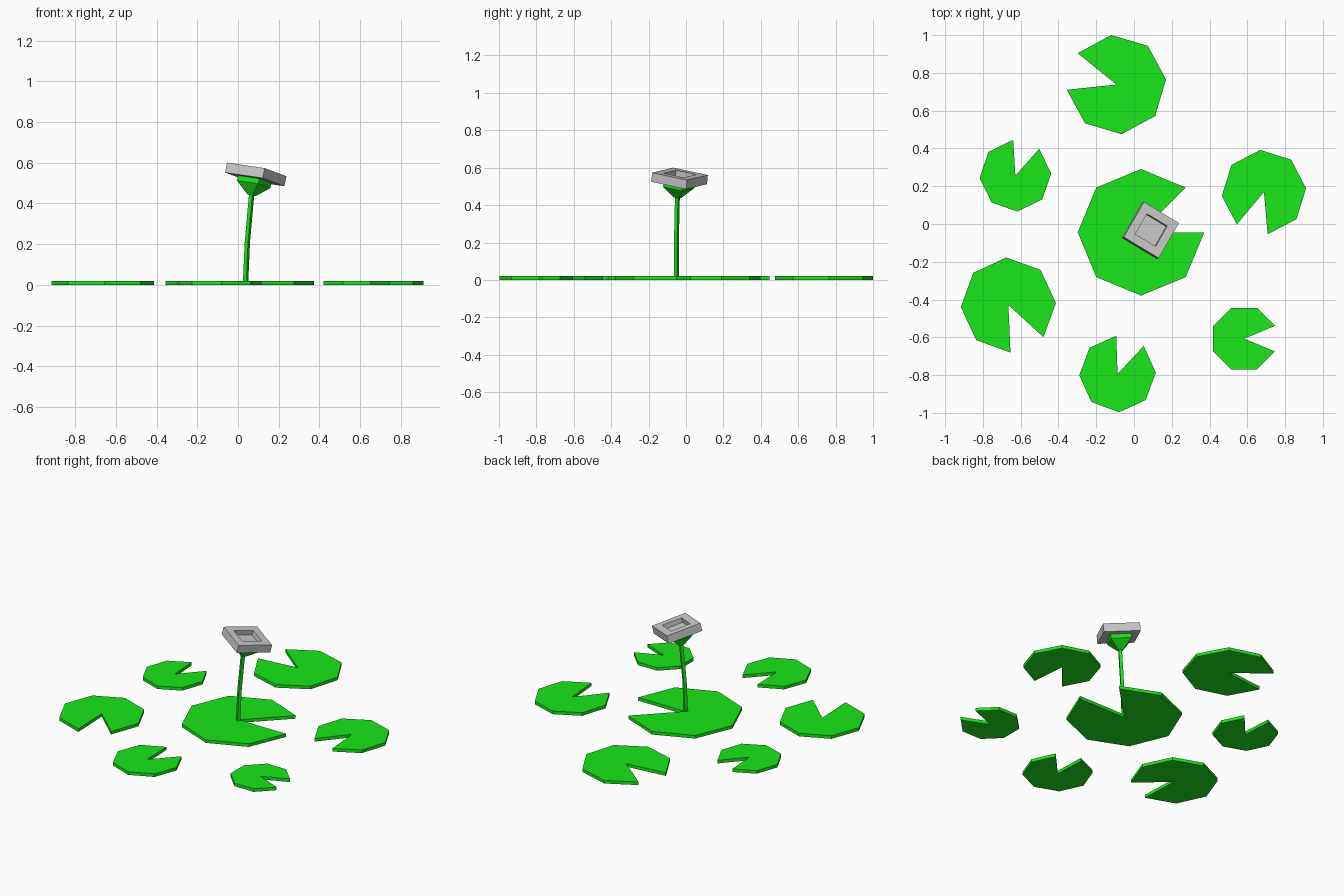
import bpy
import math
from mathutils import Vector

if "Cube" in bpy.data.objects:
    bpy.data.objects.remove(bpy.data.objects["Cube"])

green = bpy.data.materials.new("leaf_green")
green.diffuse_color = (0.01, 0.8, 0.01, 1)
green.use_nodes = True
green.node_tree.nodes["Principled BSDF"].inputs["Base Color"].default_value = green.diffuse_color


def make_object(name, verts, faces, mat=None):
    mesh = bpy.data.meshes.new(name)
    mesh.from_pydata(verts, [], faces)
    if mat:
        mesh.materials.append(mat)
    obj = bpy.data.objects.new(name, mesh)
    bpy.context.collection.objects.link(obj)
    return obj


def skin(name, rings, mat=None):
    """Join equal-length rings (bottom to top) with quads and cap both ends."""
    n = len(rings[0])
    verts = [p for ring in rings for p in ring]
    faces = [list(range(n))[::-1], list(range(len(verts) - n, len(verts)))]
    for r in range(len(rings) - 1):
        for i in range(n):
            j = (i + 1) % n
            faces.append((r * n + i, r * n + j, (r + 1) * n + j, (r + 1) * n + i))
    return make_object(name, verts, faces, mat)


def square(centre, u, v, half):
    c = Vector(centre)
    return [c + half * (a * u + b * v) for a, b in ((-1, -1), (1, -1), (1, 1), (-1, 1))]


# Lily pads: octagons with one wedge cut to the centre (x, y, radius, wedge start)
PAD_H = 0.02
pads = {
    "main_pad": (0.037, -0.044, 0.335, 0),
    "back_pad": (-0.093, 0.738, 0.264, 141),
    "back_left_pad": (-0.628, 0.256, 0.19, 48.5),
    "back_right_pad": (0.688, 0.169, 0.224, 230),
    "front_left_pad": (-0.665, -0.429, 0.252, 272.5),
    "front_pad": (-0.087, -0.794, 0.203, 47),
    "front_right_pad": (0.583, -0.607, 0.177, -22.5),
}
for name, (x, y, r, start) in pads.items():
    outline = [(x, y)]
    for k in range(1, 9):
        a = math.radians(start + 45 * k)
        outline.append((x + r * math.cos(a), y + r * math.sin(a)))
    skin(name, [[(px, py, z) for px, py in outline] for z in (0, PAD_H)], green)

# Tilted frame of the flower head
u = Vector((0.184, -0.111, -0.027)).normalized()
v = Vector((0.108, 0.185, -0.040))
v = (v - v.dot(u) * u).normalized()
n = u.cross(v)
top = Vector((0.092, -0.032, 0.567))

# Bent square stem
su = Vector((u.x, u.y, 0)).normalized()
sv = Vector((-su.y, su.x, 0))
path = [(0.037, -0.051, PAD_H - 0.01), (0.046, -0.051, 0.21), (0.067, -0.046, 0.445)]
skin("stem", [square(p, su, sv, 0.0095) for p in path], green)

# Green cup under the flower: tapered base with a short upright rim
cup = [(-0.13, 0.015), (-0.075, 0.061), (-0.05, 0.061)]
skin("flower_cup", [square(top + n * d, u, v, h) for d, h in cup], green)

# Flower block with a square recess in its top
block = [(-0.05, 0.109), (0, 0.109), (0, 0.063), (-0.03, 0.063)]
skin("flower_block", [square(top + n * d, u, v, h) for d, h in block])
